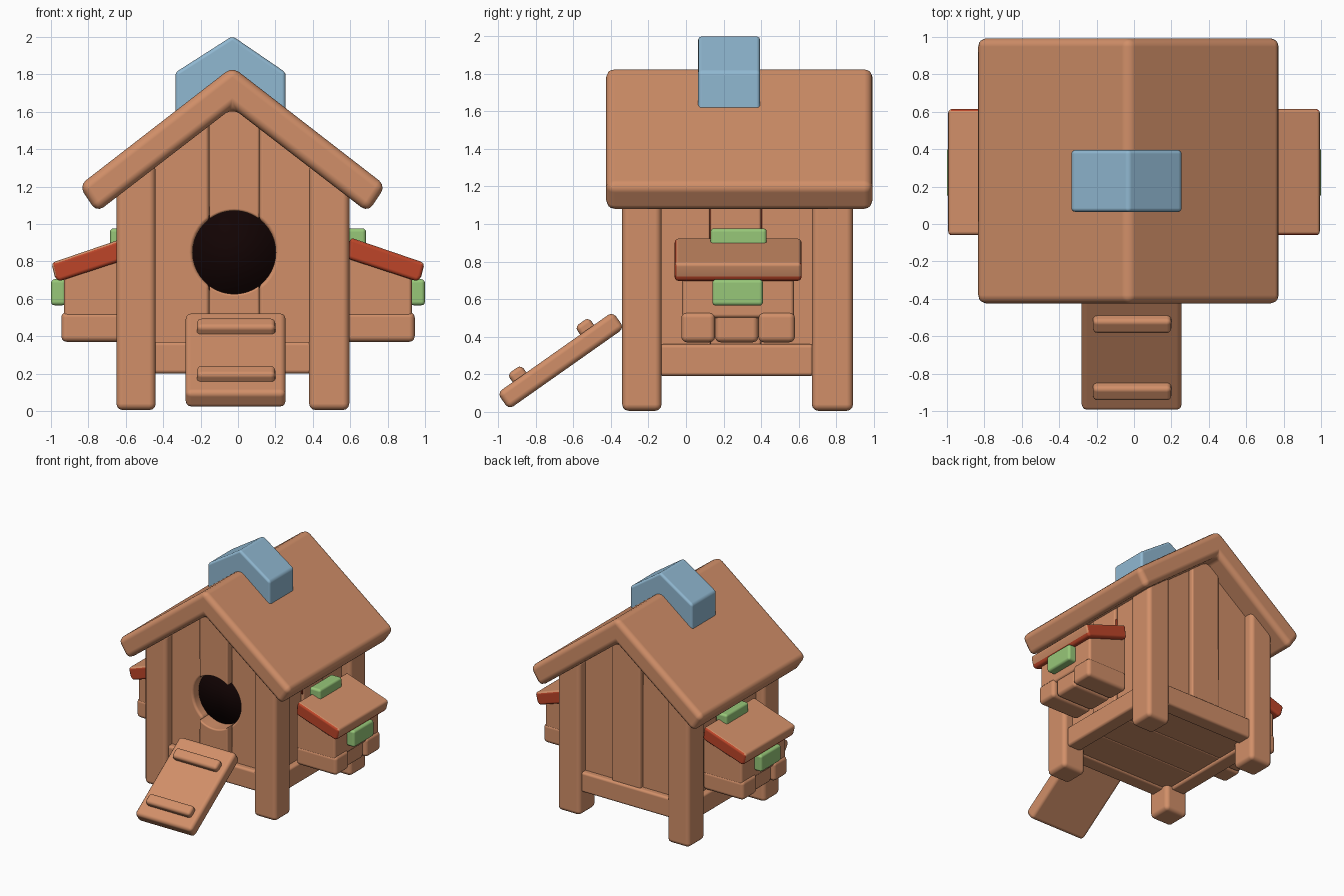
import bpy, bmesh
from math import cos, sin, radians
from mathutils import Vector

cube = bpy.data.objects.get("Cube")
if cube:
    bpy.data.objects.remove(cube, do_unlink=True)


def material(name, rgb):
    m = bpy.data.materials.new(name)
    m.use_nodes = True
    m.diffuse_color = (*rgb, 1)
    m.node_tree.nodes["Principled BSDF"].inputs["Base Color"].default_value = (*rgb, 1)
    m.roughness = 0.8
    return m


WOOD = material("wood_brown", (0.64, 0.275, 0.14))
RED = material("red_paint", (0.51, 0.06, 0.022))
BLUE = material("blue_cap", (0.28, 0.48, 0.64))
GREEN = material("green_trim", (0.31, 0.57, 0.19))
DARK = material("dark_interior", (0.006, 0.001, 0.001))


def prism(name, pts, a, b, mat=WOOD, bevel=0.02, axis="y"):
    """Extrude a 2D outline from a to b along x or y, with rounded edges."""
    def place(p, d):
        return (p[0], d, p[1]) if axis == "y" else (d, p[0], p[1])
    bm = bmesh.new()
    ends = [[bm.verts.new(place(p, d)) for p in pts] for d in (a, b)]
    n = len(pts)
    for ring in ends:
        bm.faces.new(ring)
    for i in range(n):
        j = (i + 1) % n
        bm.faces.new((ends[0][i], ends[0][j], ends[1][j], ends[1][i]))
    bmesh.ops.recalc_face_normals(bm, faces=bm.faces)
    for f in bm.faces:
        f.smooth = True
    me = bpy.data.meshes.new(name)
    bm.to_mesh(me)
    bm.free()
    me.materials.append(mat)
    ob = bpy.data.objects.new(name, me)
    bpy.context.collection.objects.link(ob)
    if bevel:
        mod = ob.modifiers.new("Rounded edges", "BEVEL")
        mod.width = bevel
        mod.segments = 3
        mod.limit_method = "ANGLE"
        mod.angle_limit = radians(35)
        mod.harden_normals = True
    return ob


def box(name, x, y, z, mat=WOOD, bevel=0.02):
    pts = [(x[0], z[0]), (x[1], z[0]), (x[1], z[1]), (x[0], z[1])]
    return prism(name, pts, y[0], y[1], mat, bevel)


CX = -0.03                        # middle of the house
HX, HZ, HR = -0.02, 0.848, 0.222  # entrance hole


def arc(start, end, steps=12):
    angles = [radians(start + (end - start) * i / steps) for i in range(steps + 1)]
    return [(HX + HR * cos(t), HZ + HR * sin(t)) for t in angles]


def gable(x):
    return 1.66 - 0.75 * abs(x - CX)


# Main roof and ridge cap
prism("main_roof", [(CX, 1.84), (0.79, 1.205), (0.695, 1.062), (CX, 1.62),
                    (-0.755, 1.062), (-0.85, 1.205)], -0.425, 0.993, WOOD, 0.045)
prism("ridge_cap", [(CX, 2.005), (0.255, 1.81), (0.255, 1.59), (CX, 1.75),
                    (-0.335, 1.59), (-0.335, 1.81)], 0.065, 0.395, BLUE, 0.02)

# Corner posts
for side, x in (("right", (-0.65, -0.44)), ("left", (0.38, 0.595))):
    for end, y in (("front", (-0.34, -0.13)), ("back", (0.67, 0.89))):
        box(f"{end}_{side}_post", x, y, (0.005, 1.32), WOOD, 0.035)

# Front wall planks around the entrance hole
L, R, BASE = -0.155, 0.115, 0.3
prism("front_right_plank", [(-0.48, BASE), (L, BASE)] + arc(233, 127)
      + [(L, gable(L)), (-0.48, gable(-0.48))], -0.26, -0.17, WOOD, 0.02)
prism("front_left_plank", [(0.42, BASE), (R, BASE)] + arc(-53, 53)
      + [(R, gable(R)), (0.42, gable(0.42))], -0.26, -0.17, WOOD, 0.02)
prism("front_lower_plank", [(L, BASE), (R, BASE)] + arc(-53, -127),
      -0.305, -0.17, WOOD, 0.02)
prism("front_upper_plank", arc(127, 53) + [(R, gable(R)), (CX, gable(CX)), (L, gable(L))],
      -0.305, -0.17, WOOD, 0.02)
prism("dark_opening", [(HX + (x - HX) * 1.25, HZ + (z - HZ) * 1.25)
                       for x, z in arc(0, 345, 23)], -0.18, -0.172, DARK, 0)

# Back wall planks
for i, (x0, x1, y1) in enumerate(((-0.48, L, 0.81), (L, R, 0.84), (R, 0.42, 0.81))):
    top = [(x1, gable(x1)), (x0, gable(x0))]
    if i == 1:
        top.insert(1, (CX, gable(CX)))
    prism(f"back_plank_{i + 1}", [(x0, BASE), (x1, BASE)] + top, 0.74, y1, WOOD, 0.015)

# Side wall planks with red seams, and side rails
for side, s in (("right", -1), ("left", 1)):
    for i, (y0, y1) in enumerate(((-0.15, 0.13), (0.13, 0.40), (0.40, 0.69))):
        out = 0.56 if i == 1 else 0.54
        box(f"{side}_wall_plank_{i + 1}", sorted((CX + s * 0.46, CX + s * out)),
            (y0, y1), (BASE, 1.27), WOOD, 0.015)
    for i, y in enumerate((0.125, 0.395)):
        box(f"{side}_seam_{i + 1}", sorted((CX + s * 0.5, CX + s * 0.55)),
            (y, y + 0.01), (0.9, 1.1), RED, 0)
    box(f"{side}_rail", sorted((CX + s * 0.46, CX + s * 0.59)), (-0.14, 0.68), (0.19, 0.36))

# Front and back rails, floor boards
box("front_rail", (-0.46, 0.40), (-0.31, -0.18), (0.20, 0.37))
box("back_rail", (-0.46, 0.40), (0.73, 0.86), (0.20, 0.37))
for i in range(3):
    y = -0.2 + i * 0.32
    box(f"floor_board_{i + 1}", (-0.52, 0.46), (y, y + 0.32), (0.215, 0.31), WOOD, 0.01)

# Nesting boxes on both sides
for side, s in (("right", -1), ("left", 1)):
    def outline(*pts):
        return [(s * x, z) for x, z in pts]

    prism(f"{side}_nest_box", outline((0.56, 0.5), (0.93, 0.5), (0.93, 0.75), (0.56, 0.87)),
          -0.02, 0.575)
    for i, (y0, y1, out) in enumerate(((-0.025, 0.155, 0.945), (0.155, 0.385, 0.92),
                                       (0.385, 0.58, 0.945))):
        box(f"{side}_nest_base_{i + 1}", sorted((s * 0.56, s * out)), (y0, y1), (0.37, 0.53),
            WOOD, 0.03)
    roof = prism(f"{side}_nest_roof",
                 outline((0.6, 0.928), (0.998, 0.792), (0.98, 0.72), (0.962, 0.692),
                         (0.585, 0.815)), -0.06, 0.615, WOOD, 0.02)
    # Gable ends, underside and inner end are painted red
    roof.data.materials.append(RED)
    for f in roof.data.polygons:
        if abs(f.normal.y) > 0.9 or f.normal.z < -0.4 or f.normal.x * s < -0.5:
            f.material_index = 1
    box(f"{side}_top_trim", sorted((s * 0.58, s * 0.685)), (0.13, 0.43), (0.88, 0.977), GREEN)
    box(f"{side}_front_trim", sorted((s * 0.92, s * 1.0)), (0.14, 0.41), (0.565, 0.705), GREEN)

# Ramp with two rungs
low, high = Vector((-1.005, 0.1)), Vector((-0.39, 0.533))
along = (high - low).normalized()
down = Vector((along.y, -along.x))
prism("ramp", [low, high, high + down * 0.107, low + down * 0.107], -0.28, 0.255, WOOD,
      0.03, "x")
for i, t in enumerate((0.145, 0.585)):
    c = low + along * t
    h = along * 0.045
    prism(f"ramp_rung_{i + 1}", [c - h - down * 0.05, c + h - down * 0.05,
                                 c + h + down * 0.03, c - h + down * 0.03],
          -0.22, 0.20, WOOD, 0.025, "x")
